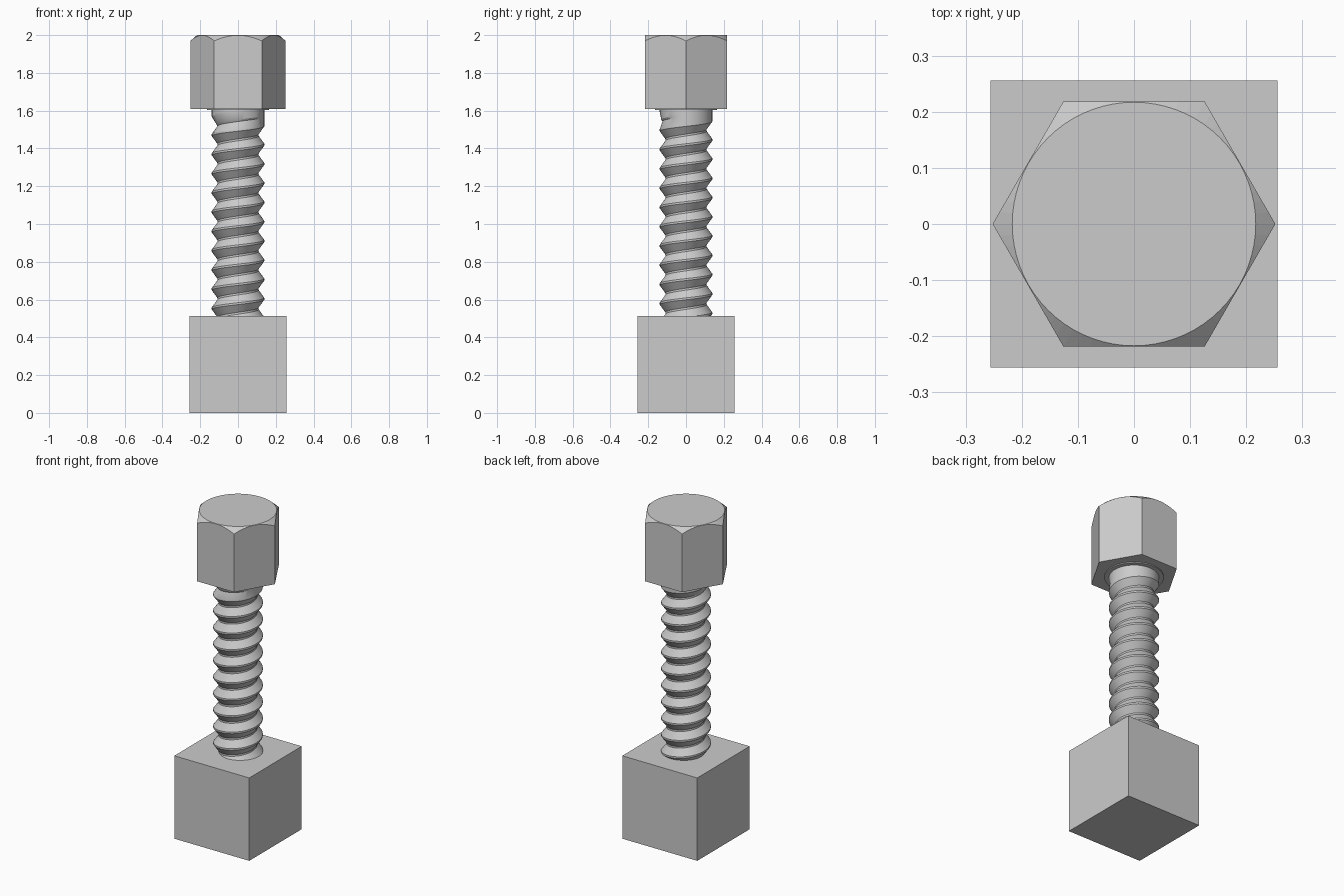
import bpy, bmesh, math

if "Cube" in bpy.data.objects:
    bpy.data.objects.remove(bpy.data.objects["Cube"])

grey = bpy.data.materials.new("steel grey")
grey.diffuse_color = (0.6, 0.6, 0.6, 1)
grey.use_nodes = True
grey.node_tree.nodes["Principled BSDF"].inputs["Base Color"].default_value = grey.diffuse_color


def finish(bm, name, smooth=False):
    bmesh.ops.remove_doubles(bm, verts=bm.verts, dist=1e-5)
    bmesh.ops.recalc_face_normals(bm, faces=bm.faces)
    mesh = bpy.data.meshes.new(name)
    bm.to_mesh(mesh)
    bm.free()
    mesh.materials.append(grey)
    ob = bpy.data.objects.new(name, mesh)
    bpy.context.collection.objects.link(ob)
    if smooth:
        bpy.ops.object.select_all(action='DESELECT')
        ob.select_set(True)
        bpy.context.view_layer.objects.active = ob
        bpy.ops.object.shade_smooth_by_angle(angle=math.radians(25))
    return ob


# Base block
CUBE = 0.512
bm = bmesh.new()
bmesh.ops.create_cube(bm, size=CUBE)
bmesh.ops.translate(bm, verts=bm.verts, vec=(0, 0, CUBE / 2))
finish(bm, "base_block")

# Hexagonal head: flat sides whose upper edges are cut by a conical chamfer
FLAT, BOTTOM, TOP, SLOPE, PER_SIDE = 0.2182, 1.61, 2.0, 0.88, 12
bm = bmesh.new()
rim, edge, corners = [], [], []
for i in range(6 * PER_SIDE):
    a = 2 * math.pi * i / (6 * PER_SIDE)
    off = a % (math.pi / 3) - math.pi / 6
    r = FLAT / math.cos(off)
    c, s = math.cos(a), math.sin(a)
    rim.append(bm.verts.new((0.217 * c, 0.217 * s, TOP)))
    edge.append(bm.verts.new((r * c, r * s, TOP - 0.001 - (r - FLAT) * SLOPE)))
    if i % PER_SIDE == 0:
        corners.append(bm.verts.new((r * c, r * s, BOTTOM)))
n = len(rim)
for i in range(n):
    j = (i + 1) % n
    bm.faces.new((edge[i], edge[j], rim[j], rim[i]))
for k in range(6):
    top = [edge[(k * PER_SIDE + i) % n] for i in range(PER_SIDE + 1)]
    bm.faces.new([corners[k], corners[(k + 1) % 6]] + top[::-1])
bm.faces.new(rim)
bm.faces.new(corners[::-1])
finish(bm, "hex_head")

# Thin bearing collar under the head
bm = bmesh.new()
bmesh.ops.create_cone(bm, cap_ends=True, segments=48, radius1=0.165,
                      radius2=0.165, depth=0.012)
bmesh.ops.translate(bm, verts=bm.verts, vec=(0, 0, 1.61))
finish(bm, "head_collar", True)

# Threaded shank: right-handed helix fading into a plain neck below the head
PITCH, CREST, ROOT, SEG = 0.102, 0.139, 0.109, 48
LOW, HIGH = 0.46, 1.608
PROFILE = [(-0.05, CREST), (0.05, CREST), (0.45, ROOT), (0.55, ROOT)]
rows = [(turn + k, r) for turn in range(-9, 6) for k, r in PROFILE]
bm = bmesh.new()
grid = []
for i in range(SEG + 1):
    a = 2 * math.pi * i / SEG
    column = []
    for t, r in rows:
        z = 1.216 + PITCH * (t + i / SEG)
        fade = min(1, max(0, (1.565 - z) / 0.045))
        r = CREST - (CREST - r) * fade
        z = min(HIGH, max(LOW, z))
        if z == LOW:
            r = ROOT
        column.append(bm.verts.new((r * math.cos(a), r * math.sin(a), z)))
    grid.append(column)
for c0, c1 in zip(grid, grid[1:]):
    for j in range(len(rows) - 1):
        bm.faces.new((c0[j], c1[j], c1[j + 1], c0[j + 1]))
finish(bm, "threaded_shank", True)
